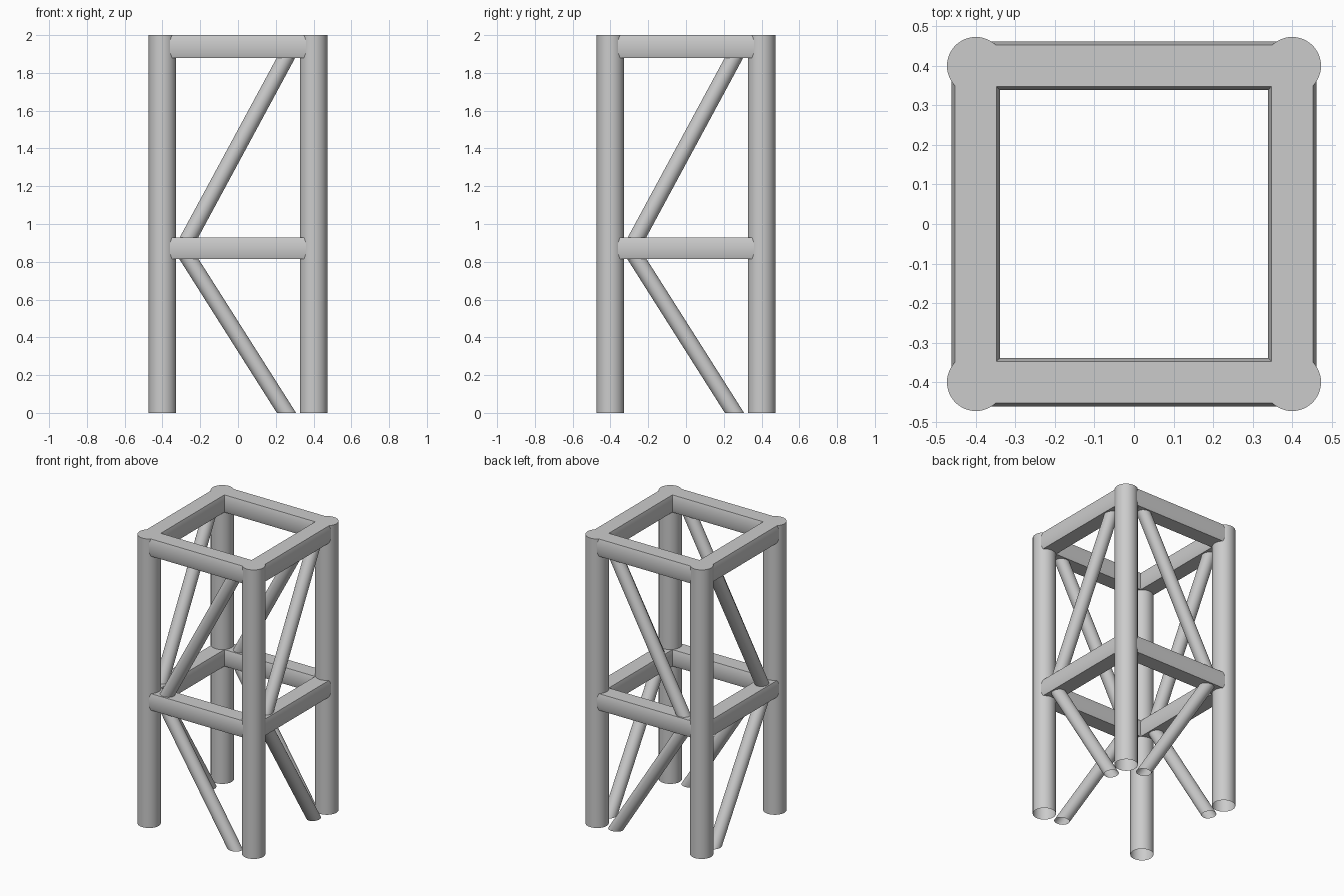
import bpy, bmesh, math
from mathutils import Matrix, Vector

cube = bpy.data.objects.get("Cube")
if cube:
    bpy.data.objects.remove(cube, do_unlink=True)

GREY = (0.6, 0.6, 0.6, 1.0)
steel = bpy.data.materials.new("grey_steel")
steel.use_nodes = True
steel.diffuse_color = GREY
steel.node_tree.nodes["Principled BSDF"].inputs["Base Color"].default_value = GREY

AXIS = 0.4        # post centre offset
HEIGHT = 2.0


def finish(bm, name):
    mesh = bpy.data.meshes.new(name)
    bm.to_mesh(mesh)
    bm.free()
    mesh.materials.append(steel)
    ob = bpy.data.objects.new(name, mesh)
    bpy.context.collection.objects.link(ob)
    bpy.ops.object.select_all(action='DESELECT')
    ob.select_set(True)
    bpy.context.view_layer.objects.active = ob
    bpy.ops.object.shade_smooth_by_angle(angle=math.radians(35))
    return ob


def tube(start, end, radius, name, capped_top=False):
    """Round tube between two points, trimmed at the ground and open below."""
    a, b = Vector(start), Vector(end)
    d = b - a
    place = Matrix.Translation((a + b) / 2) @ d.to_track_quat('Z', 'Y').to_matrix().to_4x4()
    bm = bmesh.new()
    bmesh.ops.create_cone(bm, cap_ends=capped_top, segments=48, radius1=radius,
                          radius2=radius, depth=d.length, matrix=place)
    if capped_top:
        bottom = [f for f in bm.faces if f.normal.z < -0.9]
        bmesh.ops.delete(bm, geom=bottom, context='FACES_ONLY')
    bmesh.ops.bisect_plane(bm, geom=bm.verts[:] + bm.edges[:] + bm.faces[:],
                           plane_co=(0, 0, 0), plane_no=(0, 0, 1), clear_inner=True)
    return finish(bm, name)


def beam(turn, offset, z, half_h, name):
    """Beam along x (or y when turned) with steep chamfers on its long edges."""
    wide, flat, low = 0.061, 0.0525, half_h - 0.027
    quarter = [(flat, half_h), (wide, low)]
    right = quarter + [(w, -h) for w, h in reversed(quarter)]
    profile = right + [(-w, -h) for w, h in right]
    bm = bmesh.new()
    face = bm.faces.new([bm.verts.new((-AXIS, w + offset, h + z)) for w, h in profile])
    ext = bmesh.ops.extrude_face_region(bm, geom=[face])
    moved = [v for v in ext["geom"] if isinstance(v, bmesh.types.BMVert)]
    bmesh.ops.translate(bm, verts=moved, vec=(2 * AXIS, 0, 0))
    if turn:
        for v in bm.verts:
            v.co.x, v.co.y = v.co.y, v.co.x
    bmesh.ops.recalc_face_normals(bm, faces=bm.faces[:])
    return finish(bm, name)


# Corner posts
for sx, lr in ((-1, "right"), (1, "left")):
    for sy, fb in ((-1, "front"), (1, "back")):
        x, y = sx * AXIS, sy * AXIS
        tube((x, y, 0), (x, y, HEIGHT), 0.073, f"{fb}_{lr}_post", True)

# Beams and diagonal braces on each of the four sides
MID, TOP = 0.872, 1.94
sides = (("front", False, -AXIS), ("back", False, AXIS),
         ("right", True, -AXIS), ("left", True, AXIS))
for side, turn, offset in sides:
    beam(turn, offset, MID, 0.0575, f"{side}_middle_beam")
    beam(turn, offset, TOP, 0.06, f"{side}_top_beam")

    def point(along, z):
        return (offset, along, z) if turn else (along, offset, z)

    tube(point(0.32, -0.1), point(-0.29, MID - 0.01), 0.043, f"{side}_lower_brace")
    tube(point(-0.285, MID + 0.01), point(0.265, TOP - 0.04), 0.043, f"{side}_upper_brace")
